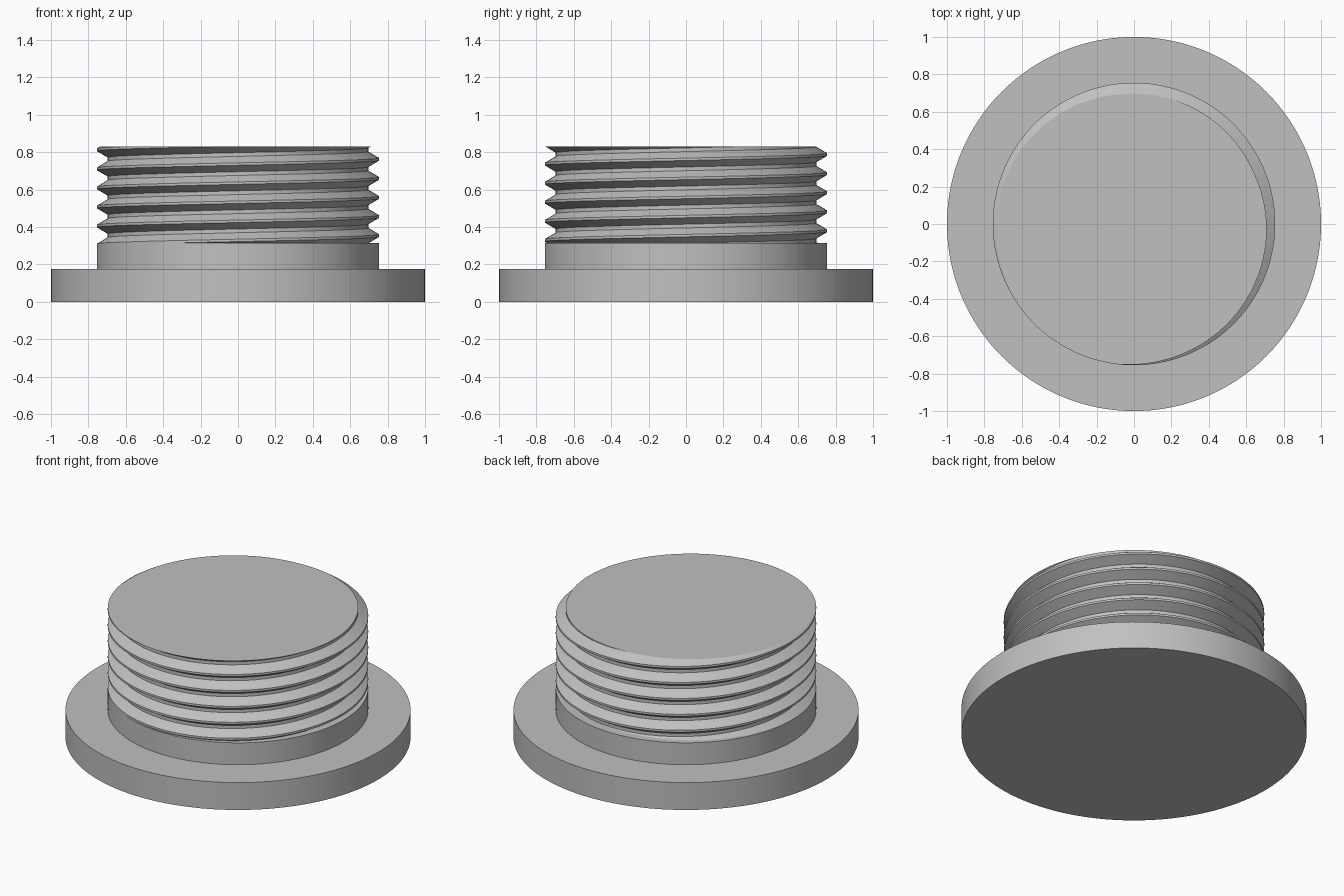
import bpy, bmesh, math

if "Cube" in bpy.data.objects:
    bpy.data.objects.remove(bpy.data.objects["Cube"])

SEG = 160                      # sides around the axis
FLANGE_R, FLANGE_TOP = 1.0, 0.175
CREST_R, ROOT_R = 0.755, 0.697
COLLAR_TOP, TOP = 0.315, 0.83
PITCH, CREST_Z = 0.102, 0.762  # thread pitch, crest height at angle 0

steel = bpy.data.materials.new("grey_steel")
steel.diffuse_color = (0.53, 0.53, 0.53, 1)
steel.use_nodes = True
steel.node_tree.nodes["Principled BSDF"].inputs["Base Color"].default_value = steel.diffuse_color


def finish(bm, name):
    bmesh.ops.recalc_face_normals(bm, faces=bm.faces)
    mesh = bpy.data.meshes.new(name)
    bm.to_mesh(mesh)
    bm.free()
    mesh.materials.append(steel)
    ob = bpy.data.objects.new(name, mesh)
    bpy.context.collection.objects.link(ob)
    bpy.ops.object.select_all(action='DESELECT')
    ob.select_set(True)
    bpy.context.view_layer.objects.active = ob
    bpy.ops.object.shade_smooth_by_angle(angle=math.radians(29))


def sweep(profile, rise=0.0, shift=0):
    """Turn a (radius, z) profile about z; rise per turn and point shift make a helix."""
    bm = bmesh.new()
    cols = []
    for i in range(SEG):
        t = i / SEG
        a = t * math.tau
        cols.append([bm.verts.new((r * math.cos(a), r * math.sin(a), z + rise * t))
                     for r, z in profile])
    for i in range(SEG):
        off = shift if i == SEG - 1 else 0
        a, b = cols[i], cols[(i + 1) % SEG]
        for j in range(len(profile) - 1 - off):
            bm.faces.new((a[j], b[j + off], b[j + off + 1], a[j + 1]))
    return bm


# flange and plain collar, with the ledge where the thread starts
bm = sweep([(FLANGE_R, 0), (FLANGE_R, FLANGE_TOP), (CREST_R, FLANGE_TOP),
            (CREST_R, COLLAR_TOP), (0.67, COLLAR_TOP)])
bmesh.ops.contextual_create(
    bm, geom=[e for e in bm.edges if all(v.co.z < 0.001 for v in e.verts)])
finish(bm, "flanged_collar")

# helical thread: four profile points per turn, trimmed flat at both ends
crest, flank = 0.0065, 0.0345
profile = []
for k in range(-7, 4):
    z = CREST_Z + k * PITCH
    profile += [(ROOT_R, z - crest - flank), (CREST_R, z - crest),
                (CREST_R, z + crest), (ROOT_R, z + crest + flank)]
bm = sweep(profile, PITCH, 4)


def trim(z, up):
    res = bmesh.ops.bisect_plane(
        bm, geom=bm.verts[:] + bm.edges[:] + bm.faces[:], dist=1e-6,
        plane_co=(0, 0, z), plane_no=(0, 0, up), clear_outer=True)
    return [g for g in res["geom_cut"] if isinstance(g, bmesh.types.BMEdge)]


trim(COLLAR_TOP, -1)
bmesh.ops.contextual_create(bm, geom=trim(TOP, 1))
finish(bm, "threaded_plug")
